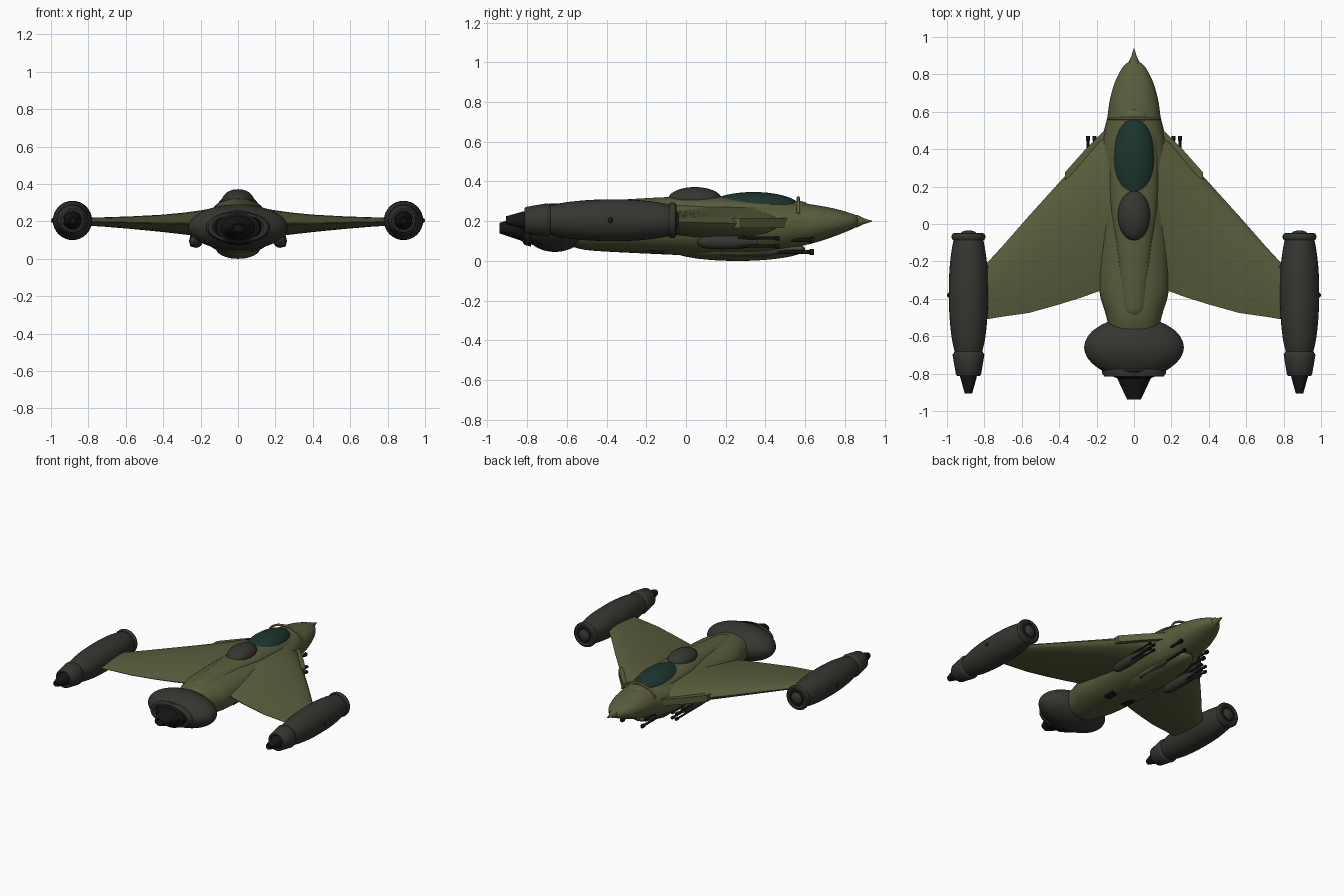
import bpy, bmesh
from math import cos, sin, pi, copysign
from mathutils import Vector


def mat(name, r, g, b):
    m = bpy.data.materials.new(name)
    m.diffuse_color = (r, g, b, 1)
    return m


OLIVE = mat("olive", 0.10, 0.11, 0.045)
GREY = mat("dark_grey", 0.035, 0.037, 0.03)
GLASS = mat("green_glass", 0.012, 0.035, 0.027)
BRASS = mat("brass", 0.35, 0.26, 0.11)
BLACK = mat("black", 0.008, 0.008, 0.008)


def finish(name, bm, material, mirror=False, angle=35):
    bmesh.ops.recalc_face_normals(bm, faces=bm.faces)
    me = bpy.data.meshes.new(name)
    bm.to_mesh(me)
    bm.free()
    me.materials.append(material)
    ob = bpy.data.objects.new(name, me)
    bpy.context.collection.objects.link(ob)
    bpy.ops.object.select_all(action='DESELECT')
    ob.select_set(True)
    bpy.context.view_layer.objects.active = ob
    bpy.ops.object.shade_smooth_by_angle(angle=angle * pi / 180)
    if mirror:
        ob.modifiers.new("mirror", 'MIRROR')
    return ob


def skin(bm, rings):
    loops = [[bm.verts.new(p) for p in r] for r in rings]
    n = len(loops[0])
    for a, b in zip(loops, loops[1:]):
        for i in range(n):
            bm.faces.new((a[i], a[(i + 1) % n], b[(i + 1) % n], b[i]))
    bm.faces.new(loops[0])
    bm.faces.new(loops[-1])


def spline(pts, k=5):
    # Catmull-Rom through the stations
    P = [Vector(p) for p in pts]
    out = []
    for i in range(len(P) - 1):
        a, b, c, d = P[max(i - 1, 0)], P[i], P[i + 1], P[min(i + 2, len(P) - 1)]
        for j in range(k):
            t = j / k
            out.append(0.5 * (2 * b + (c - a) * t + (2 * a - 5 * b + 4 * c - d) * t * t
                              + (3 * b - a - 3 * c + d) * t ** 3))
    return out + [P[-1]]


def loft(name, stations, material, cx=0, smooth=True, mirror=False, n=40, e=1.0):
    # stations: (y, half width, top z, bottom z)
    rings = []
    for y, w, zt, zb in (spline(stations) if smooth else stations):
        ring = []
        for i in range(n):
            c, s = cos(2 * pi * i / n), sin(2 * pi * i / n)
            ring.append((cx + w * copysign(abs(c) ** e, c), y,
                         (zt + zb) / 2 + (zt - zb) / 2 * copysign(abs(s) ** e, s)))
        rings.append(ring)
    bm = bmesh.new()
    skin(bm, rings)
    return finish(name, bm, material, mirror)


def turned(name, cx, cz, prof, material, smooth=False, mirror=True, n=32, flat=1.0):
    # prof: (y, radius); flat squashes the height
    st = [(y, r, cz + r * flat, cz - r * flat) for y, r in prof]
    return loft(name, st, material, cx, smooth, mirror, n)


def ellipsoid(name, c, r, material, mirror=False):
    bm = bmesh.new()
    bmesh.ops.create_uvsphere(bm, u_segments=32, v_segments=20, radius=1)
    for v in bm.verts:
        v.co = Vector([c[i] + v.co[i] * r[i] for i in range(3)])
    return finish(name, bm, material, mirror)


def prism(name, outline, z0, z1, material, mirror=True):
    bm = bmesh.new()
    skin(bm, [[(x, y, z) for x, y in outline] for z in (z0, z1)])
    return finish(name, bm, material, mirror)


# Fuselage, nose spike and dorsal spine
loft("fuselage", [(-0.60, 0.13, 0.25, 0.08), (-0.53, 0.14, 0.275, 0.06),
                  (-0.47, 0.155, 0.285, 0.052), (-0.36, 0.185, 0.29, 0.045),
                  (-0.15, 0.192, 0.295, 0.035), (0.1, 0.192, 0.30, 0.025),
                  (0.35, 0.188, 0.30, 0.025), (0.48, 0.165, 0.298, 0.045),
                  (0.57, 0.143, 0.292, 0.072), (0.66, 0.13, 0.28, 0.095),
                  (0.75, 0.105, 0.263, 0.125), (0.82, 0.072, 0.243, 0.153),
                  (0.855, 0.045, 0.23, 0.17), (0.868, 0.02, 0.215, 0.185)], OLIVE, e=0.92)
turned("nose_spike", 0, 0.2, [(0.84, 0.034), (0.865, 0.03), (0.895, 0.015), (0.937, 0.002)],
       OLIVE, mirror=False)
loft("dorsal_spine", [(-0.492, 0.015, 0.275, 0.22), (-0.48, 0.045, 0.287, 0.21),
                      (-0.44, 0.068, 0.298, 0.2), (-0.3, 0.08, 0.31, 0.2),
                      (-0.1, 0.1, 0.321, 0.2), (0.1, 0.125, 0.325, 0.2),
                      (0.35, 0.13, 0.316, 0.2), (0.5, 0.11, 0.3, 0.2),
                      (0.56, 0.08, 0.285, 0.2)], OLIVE)
ellipsoid("belly_bulge", (0, 0.26, 0.06), (0.12, 0.34, 0.06), OLIVE)

# Canopy, rear dome, brass windscreen hoop
ellipsoid("canopy", (0, 0.34, 0.27), (0.113, 0.235, 0.077), GLASS)
ellipsoid("rear_dome", (0, 0.045, 0.31), (0.086, 0.135, 0.062), GREY)
ellipsoid("nose_panel", (0, 0.565, 0.27), (0.07, 0.055, 0.032), OLIVE)
bm = bmesh.new()
hoop = []
for i in range(25):
    a = pi * (0.02 + 0.96 * i / 24)
    p = Vector((0.137 * cos(a), 0.565, 0.235 + 0.083 * sin(a)))
    d = Vector((cos(a), 0, sin(a)))
    hoop.append([p + 0.008 * (d * cos(t * pi / 4) + Vector((0, 1, 0)) * sin(t * pi / 4))
                 for t in range(8)])
skin(bm, hoop)
finish("windscreen_hoop", bm, BRASS)

# Wings: (x, leading y, trailing y, top z, bottom z)
rings = []
for x, yl, yt, zt, zb in [(0.08, 0.52, -0.34, 0.282, 0.09), (0.19, 0.455, -0.36, 0.262, 0.115),
                          (0.28, 0.355, -0.393, 0.249, 0.128), (0.40, 0.222, -0.43, 0.237, 0.142),
                          (0.56, 0.045, -0.475, 0.228, 0.158), (0.70, -0.115, -0.495, 0.223, 0.17),
                          (0.82, -0.245, -0.515, 0.219, 0.178)]:
    zm, h, m = (zt + zb) / 2, (zt - zb) / 2, 12
    ts = [(1 - cos(pi * i / m)) / 2 for i in range(m + 1)]
    f = [2.6 * t ** 0.5 * (1 - t) ** 1.0 * 0.97 + 0.04 * t for t in ts]
    up = [(x, yl + (yt - yl) * t, zm + h * min(q, 1)) for t, q in zip(ts, f)]
    lo = [(x, yl + (yt - yl) * t, zm - h * min(q, 1)) for t, q in zip(ts, f)]
    rings.append(up + lo[-1:0:-1])
bm = bmesh.new()
skin(bm, rings)
finish("wing", bm, OLIVE, True)
prism("leading_edge_fairing", [(0.12, 0.54), (0.155, 0.505), (0.25, 0.41), (0.37, 0.275),
                               (0.37, 0.235), (0.28, 0.30), (0.12, 0.40)], 0.165, 0.215, OLIVE)
prism("wing_tip_bracket", [(0.74, -0.255), (0.80, -0.20), (0.80, -0.28)], 0.185, 0.215, GREY)

# Wing tip engine pods
X, Z = 0.885, 0.205
turned("tip_pod", X, Z, [(-0.71, 0.066), (-0.62, 0.088), (-0.5, 0.101), (-0.38, 0.105),
                         (-0.25, 0.102), (-0.14, 0.09), (-0.06, 0.074)], GREY, smooth=True)
turned("pod_intake_ring", X, Z, [(-0.088, 0.07), (-0.085, 0.084), (-0.074, 0.09), (-0.062, 0.09),
                                 (-0.052, 0.084), (-0.048, 0.072), (-0.053, 0.06),
                                 (-0.075, 0.056)], GREY)
turned("pod_intake_void", X, Z, [(-0.08, 0.06), (-0.056, 0.06)], BLACK)
turned("pod_intake_hub", X, Z, [(-0.07, 0.045), (-0.05, 0.043), (-0.04, 0.032), (-0.034, 0.012)], GREY)
turned("pod_sleeve", X, Z, [(-0.66, 0.06), (-0.697, 0.084), (-0.70, 0.085), (-0.806, 0.067),
                            (-0.812, 0.062), (-0.812, 0.052), (-0.78, 0.05)], GREY)
turned("pod_nozzle", X, Z, [(-0.76, 0.048), (-0.82, 0.044), (-0.905, 0.02), (-0.905, 0.014),
                            (-0.85, 0.012)], BLACK)
ellipsoid("pod_side_knob", (0.985, -0.38, Z), (0.015, 0.014, 0.014), BLACK, True)

# Main tail engine
turned("tail_engine", 0, 0.168, [(-0.515, 0.12), (-0.54, 0.175), (-0.575, 0.225), (-0.62, 0.257),
                                 (-0.665, 0.266), (-0.71, 0.252), (-0.75, 0.218), (-0.785, 0.17)],
       GREY, smooth=True, mirror=False, flat=0.46, n=48)
turned("tail_rim", 0, 0.168, [(-0.76, 0.16), (-0.775, 0.172), (-0.80, 0.17), (-0.816, 0.158),
                              (-0.816, 0.14), (-0.79, 0.125)], GREY, mirror=False, flat=0.5)
turned("tail_nozzle", 0, 0.165, [(-0.78, 0.13), (-0.815, 0.115), (-0.825, 0.09), (-0.938, 0.037),
                                 (-0.938, 0.028), (-0.88, 0.025)], BLACK, mirror=False, flat=0.72)


# Guns: barrels with a thick muzzle
def gun(name, x, z, y0, y1, r):
    turned(name, x, z, [(y0, r), (y1 - 0.025, r), (y1 - 0.022, r * 1.6), (y1, r * 1.6),
                        (y1, r * 0.8), (y1 - 0.015, r * 0.8)], BLACK, n=12)


turned("gun_pod", 0.225, 0.095, [(0.055, 0.008), (0.075, 0.024), (0.12, 0.034), (0.22, 0.036),
                                 (0.30, 0.03), (0.36, 0.018)], GREY, smooth=True)
prism("gun_pod_pylon", [(0.215, 0.10), (0.235, 0.10), (0.235, 0.29), (0.215, 0.29)], 0.10, 0.18, GREY)
for i, (x, z) in enumerate([(0.212, 0.075), (0.246, 0.075), (0.212, 0.115), (0.246, 0.115)]):
    gun("wing_gun_%d" % i, x, z, 0.26, 0.47, 0.007)
for i, (x, z) in enumerate([(0.115, 0.105), (0.085, 0.045)]):
    gun("nose_gun_%d" % i, x, z, 0.2, 0.645, 0.009)
    turned("nose_gun_housing_%d" % i, x, z, [(0.14, 0.008), (0.18, 0.024), (0.40, 0.024),
                                             (0.46, 0.012)], GREY, n=20)

# Belly vents
prism("belly_vent", [(0.05, -0.2), (0.10, -0.2), (0.10, -0.11), (0.05, -0.11)], 0.038, 0.09, BLACK)
